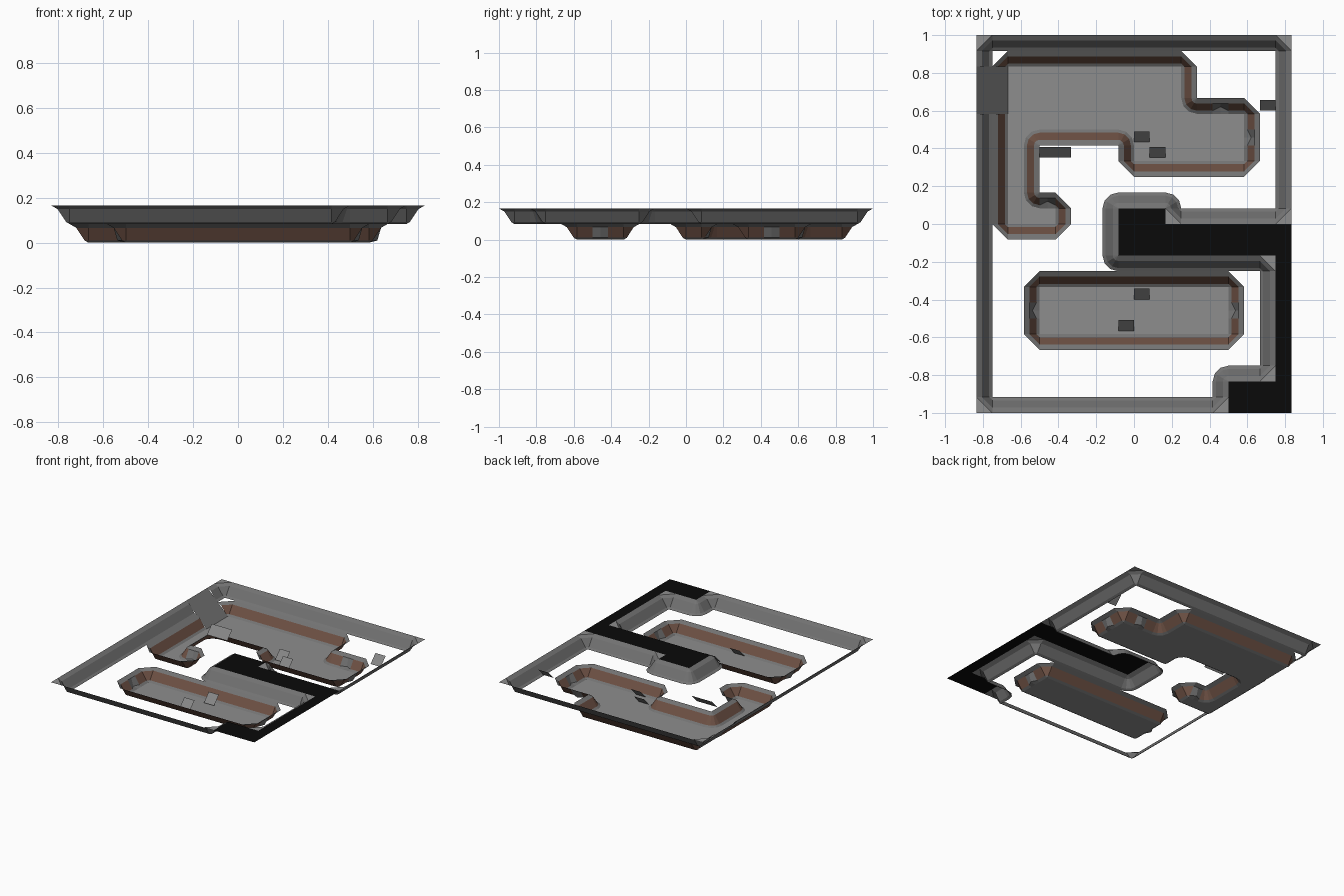
import bpy, bmesh, math
from mathutils import Vector

if "Cube" in bpy.data.objects:
    bpy.data.objects.remove(bpy.data.objects["Cube"])

U = 1 / 12                       # one grid tile
PROFILE = [(0, 0), (0.2, 0.12), (0.65, 0.8), (1, 1)]   # outward, upward


def material(name, rgb):
    m = bpy.data.materials.new(name)
    m.diffuse_color = (*rgb, 1)
    m.use_nodes = True
    m.node_tree.nodes["Principled BSDF"].inputs["Base Color"].default_value = m.diffuse_color
    return m


FLOOR = material("light grey stone", (0.27, 0.27, 0.27))
ROCK = material("grey rock", (0.17, 0.17, 0.17))
BROWN = material("brown earth", (0.16, 0.085, 0.06))
BLACK = material("black void", (0.003, 0.003, 0.003))
PANEL = material("panel grey", (0.24, 0.24, 0.24))


def finish(name, bm, mats):
    bmesh.ops.remove_doubles(bm, verts=bm.verts, dist=1e-5)
    mesh = bpy.data.meshes.new(name)
    bm.to_mesh(mesh)
    bm.free()
    for m in mats:
        mesh.materials.append(m)
    obj = bpy.data.objects.new(name, mesh)
    bpy.context.collection.objects.link(obj)
    return obj


def sheets(name, polys, mat):
    """Flat faces given in tile units (x, y, z)."""
    bm = bmesh.new()
    for p in polys:
        bm.faces.new([bm.verts.new(Vector(v) * U) for v in p])
    return finish(name, bm, [mat])


def columns(poly, specials):
    """Low/high point pairs around a region: fans at every corner.
    Each item is (low, high, bulge, kind of the next span)."""
    n = len(poly)
    pts = [Vector(p) for p in poly]
    cols, fills = [], []
    for i in range(n):
        prev, cur, nxt = pts[i - 1], pts[i], pts[(i + 1) % n]
        d1, d2 = (cur - prev).normalized(), (nxt - cur).normalized()
        n1, n2 = Vector((d1.y, -d1.x)), Vector((d2.y, -d2.x))
        corner = cur + n1 + n2
        if d1.cross(d2) > 0:     # chamfered rim around a sharp foot
            cols += [(cur, cur + n1, 0, ""), (cur, cur + n2, 0, "")]
            fills.append([cur + n1, corner, cur + n2])
        else:                    # rounded foot around a sharp rim
            for k in range(4):
                a = k / 3 * math.pi / 2
                cols.append((corner - n1 * math.cos(a) - n2 * math.sin(a),
                             corner, 0, ""))
        # breaks along the straight run
        for p, q, kind in specials:
            p, q = Vector(p), Vector(q)
            if abs((p - cur).dot(n2)) < 1e-6 and (q - p).normalized().dot(d2) > 0.9 \
                    and 0 <= (p - cur).dot(d2) <= (nxt - cur).length:
                cols.append((p, p + n2, 0, kind))
                if kind == "rock":
                    m = (p + q) / 2
                    cols.append((m, m + n2, 0.25, kind))
                cols.append((q, q + n2, 0, ""))
    return cols, fills


def slope(name, poly, base, specials, banded):
    cols, fills = columns(poly, specials)
    bm = bmesh.new()

    def ring(col):
        low, high, bulge, _ = col
        out = []
        for k, (t, s) in enumerate(PROFILE):
            t += bulge if k == 1 else 0
            xy = low.lerp(high, t) * U
            out.append((xy.x, xy.y, (base + s) * U))
        return out

    for i, col in enumerate(cols):
        if col[3] == "open":
            continue
        a, b = ring(col), ring(cols[(i + 1) % len(cols)])
        for k in range(len(PROFILE) - 1):
            f = bm.faces.new([bm.verts.new(v) for v in (a[k], a[k + 1], b[k + 1], b[k])])
            f.material_index = int(banded and k == 1 and col[3] != "rock")
    finish(name, bm, [ROCK, BROWN])
    return fills


# Upper cave wall with an opening on the left side
room = [(-9, -11), (5, -11), (5, -9), (8, -9), (8, -3), (-2, -3), (-2, 2),
        (3, 2), (3, 1), (9, 1), (9, 11), (-9, 11)]
fills = slope("room_wall", room, 1, [((-9, 10), (-9, 7), "open")], False)
sheets("wall_corner_tops", [[(v.x, v.y, 2) for v in f] for f in fills], FLOOR)

# Solid unmined area
void = [(6, -12), (10, -12), (10, 0), (2, 0), (2, 1), (-1, 1), (-1, -2),
        (9, -2), (9, -10), (6, -10)]
sheets("void_top", [[(x, y, 2) for x, y in void]], BLACK)

# Winding pit
winding = [(-8, 0), (-5, 0), (-5, 1), (-7, 1), (-7, 6), (0, 6), (0, 4),
           (7, 4), (7, 7), (3, 7), (3, 10), (-8, 10)]
slope("winding_pit_wall", winding, 0,
      [((-8, 10), (-8, 7), "open"), ((-5, 1), (-6, 1), "rock"),
       ((7, 5), (7, 6), "rock"), ((6, 7), (5, 7), "rock")], True)

# Long pit
long_pit = [(-6, -7), (6, -7), (6, -4), (-6, -4)]
slope("long_pit_wall", long_pit, 0,
      [((6, -6), (6, -5), "rock"), ((-6, -5), (-6, -6), "rock")], True)


# Pit floors, with feet rounded where the walls are
for name, poly in (("winding_pit_floor", winding), ("long_pit_floor", long_pit)):
    outline = []
    for low, *_ in columns(poly, [])[0]:
        if not outline or (low - outline[-1]).length > 1e-4:
            outline.append(low)
    sheets(name, [[(p.x, p.y, 0) for p in outline]], FLOOR)

# Entrance ramp from the rim down into the winding pit
sheets("entrance_ramp", [[(-10, 7, 2), (-8, 7, 0), (-8, 10, 0), (-10, 10, 2)]], ROCK)

# Tilted panels: left x, centre y, width, base height
for i, (x, y, w, z) in enumerate([(0, 5.55, 1, 0), (1, 4.55, 1, 0), (-6, 4.55, 2, 1),
                                  (8, 7.55, 1, 1), (0, -4.45, 1, 0), (-1, -6.45, 1, 0)]):
    sheets(f"tilted_panel_{i + 1}",
           [[(x, y - 0.34, z + 0.1), (x + w, y - 0.34, z + 0.1),
             (x + w, y + 0.34, z + 0.82), (x, y + 0.34, z + 0.82)]], PANEL)
